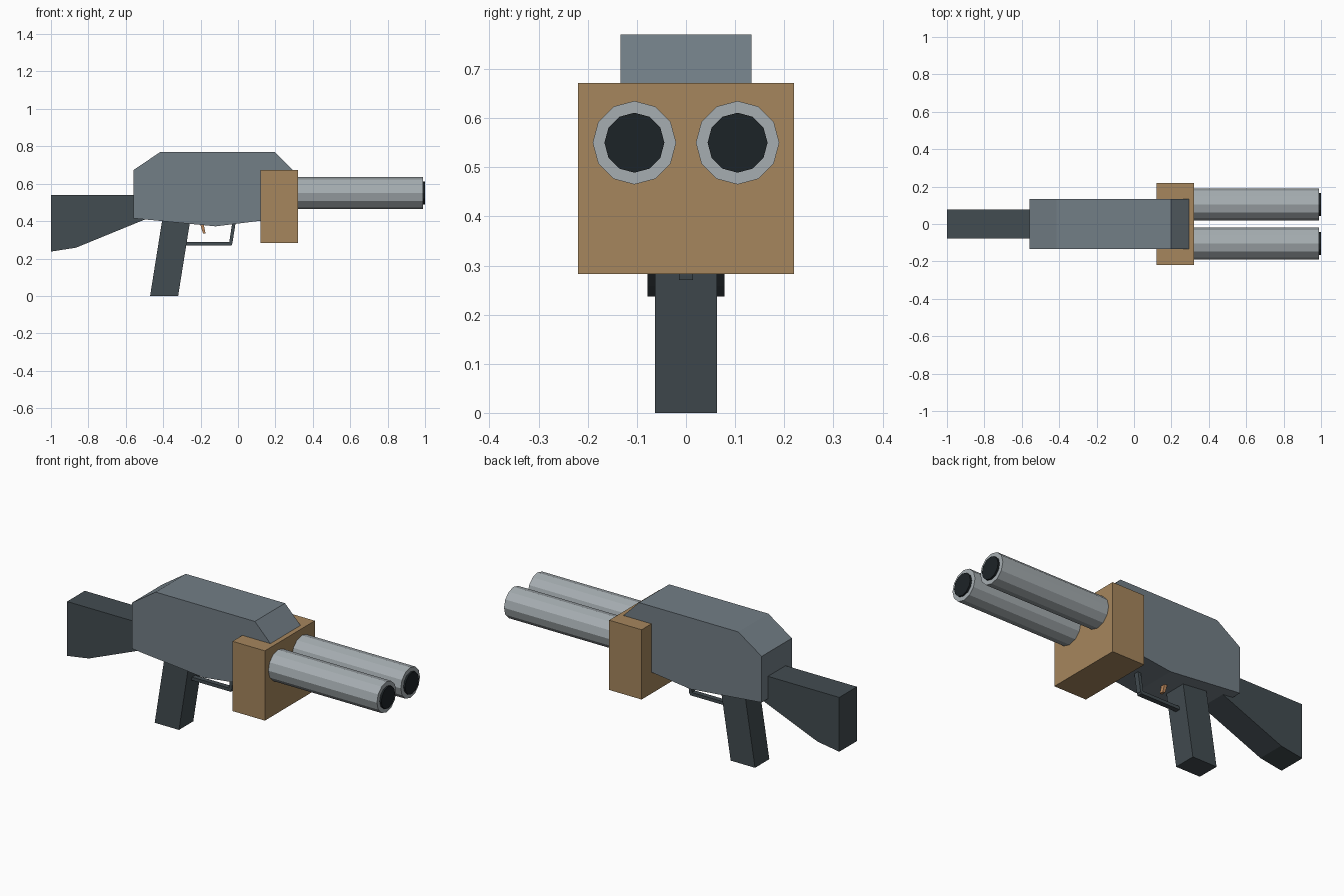
import bpy
import math

if "Cube" in bpy.data.objects:
    bpy.data.objects.remove(bpy.data.objects["Cube"])


def material(name, rgb):
    m = bpy.data.materials.new(name)
    m.diffuse_color = (*rgb, 1)
    m.use_nodes = True
    m.node_tree.nodes["Principled BSDF"].inputs["Base Color"].default_value = m.diffuse_color
    return m


steel = material("blue_steel", (0.17, 0.21, 0.24))
dark = material("dark_polymer", (0.055, 0.072, 0.082))
wood = material("wood", (0.38, 0.24, 0.11))
silver = material("silver", (0.38, 0.42, 0.44))
black = material("black_bore", (0.012, 0.017, 0.02))
copper = material("copper", (0.5, 0.25, 0.11))


def slab(name, profile, half, mat):
    """Side profile (x, z) extruded across y from -half to half."""
    n = len(profile)
    verts = [(x, y, z) for y in (-half, half) for x, z in profile]
    faces = [tuple(range(n))[::-1], tuple(range(n, 2 * n))]
    faces += [(i, (i + 1) % n, n + (i + 1) % n, n + i) for i in range(n)]
    me = bpy.data.meshes.new(name)
    # profiles are listed clockwise seen from the front
    me.from_pydata(verts, [], [f[::-1] for f in faces])
    me.materials.append(mat)
    ob = bpy.data.objects.new(name, me)
    bpy.context.collection.objects.link(ob)
    return ob


def rod(name, y, radius, x0, x1, mat):
    """Twelve-sided cylinder along x."""
    bpy.ops.mesh.primitive_cylinder_add(
        vertices=12, radius=radius, depth=x1 - x0,
        location=((x0 + x1) / 2, y, 0.55), rotation=(0, math.pi / 2, 0))
    ob = bpy.context.object
    ob.name = name
    ob.data.materials.append(mat)


# Receiver with bevelled top ends and a shallow belly
slab("receiver", [(-0.56, 0.415), (-0.56, 0.672), (-0.415, 0.77), (0.197, 0.77),
                  (0.293, 0.672), (0.293, 0.425), (0.12, 0.402), (-0.12, 0.372)],
     0.133, steel)

# Shoulder stock and pistol grip
slab("stock", [(-1.0, 0.237), (-1.0, 0.54), (-0.54, 0.54), (-0.47, 0.42),
               (-0.866, 0.258)], 0.078, dark)
slab("grip", [(-0.47, 0.0), (-0.403, 0.42), (-0.253, 0.42), (-0.32, 0.0)],
     0.063, dark)

# Wooden fore-end block
slab("fore_end", [(0.12, 0.283), (0.12, 0.672), (0.32, 0.672), (0.32, 0.283)],
     0.22, wood)

# Trigger and guard
slab("trigger", [(-0.187, 0.333), (-0.207, 0.4), (-0.187, 0.4), (-0.173, 0.333)],
     0.012, copper)
slab("guard_bar", [(-0.285, 0.27), (-0.285, 0.288), (-0.03, 0.288), (-0.034, 0.27)],
     0.014, dark)
slab("guard_post", [(-0.048, 0.28), (-0.031, 0.39), (-0.013, 0.39), (-0.03, 0.28)],
     0.014, dark)

# Twin barrels with dark bores
for side, y in (("right", -0.105), ("left", 0.105)):
    rod(side + "_barrel", y, 0.085, 0.30, 0.99, silver)
    rod(side + "_bore", y, 0.061, 0.97, 1.0, black)
